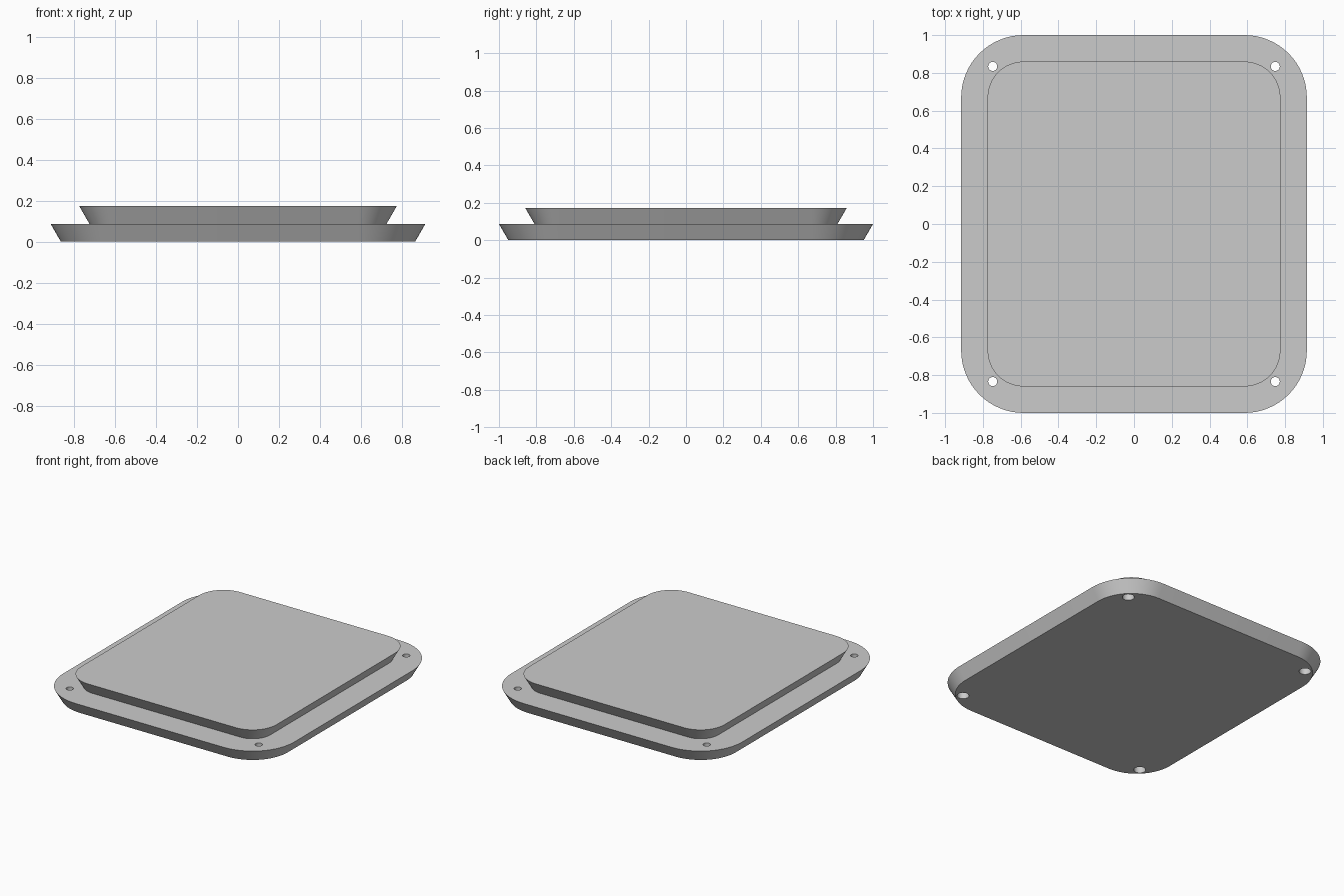
import bpy, bmesh, math

if "Cube" in bpy.data.objects:
    bpy.data.objects.remove(bpy.data.objects["Cube"])

CX, CY = 0.585, 0.67          # corner arc centres
HX, HY = 0.748, 0.834         # screw hole centres
STEP = 0.0866                 # height of each tier
SEG = 16                      # segments per corner

grey = bpy.data.materials.new("light grey")
grey.diffuse_color = (0.6, 0.6, 0.6, 1)
grey.use_nodes = True
grey.node_tree.nodes["Principled BSDF"].inputs["Base Color"].default_value = grey.diffuse_color


def ring(bm, r, z):
    """Rounded rectangle loop with corner radius r."""
    verts = []
    for k, (sx, sy) in enumerate([(1, 1), (-1, 1), (-1, -1), (1, -1)]):
        for i in range(SEG + 1):
            a = math.pi / 2 * (k + i / SEG)
            verts.append(bm.verts.new((sx * CX + r * math.cos(a),
                                       sy * CY + r * math.sin(a), z)))
    return verts


def cylinder(name, x, y, r, z0, z1):
    """Hidden cutter cylinder."""
    bpy.ops.mesh.primitive_cylinder_add(vertices=24, radius=r, depth=z1 - z0,
                                        location=(x, y, (z0 + z1) / 2))
    ob = bpy.context.object
    ob.name = name
    ob.hide_render = True
    return ob


# Two flared tiers as one closed stepped body
bm = bmesh.new()
loops = [ring(bm, r, z) for r, z in
         [(0.28, 0), (0.33, STEP), (0.14, STEP), (0.19, 2 * STEP)]]
for a, b in zip(loops, loops[1:]):
    n = len(a)
    for i in range(n):
        j = (i + 1) % n
        bm.faces.new((a[i], a[j], b[j], b[i]))
bm.faces.new(loops[0][::-1])
bm.faces.new(loops[-1])
bmesh.ops.recalc_face_normals(bm, faces=bm.faces)
mesh = bpy.data.meshes.new("stepped_plate")
bm.to_mesh(mesh)
bm.free()
mesh.materials.append(grey)
plate = bpy.data.objects.new("stepped_plate", mesh)
bpy.context.collection.objects.link(plate)

# Screw holes, counterbored from below
cutters = []
for sx in (-1, 1):
    for sy in (-1, 1):
        x, y = sx * HX, sy * HY
        cutters.append(cylinder("hole_cutter", x, y, 0.024, -0.05, STEP + 0.03))
        cutters.append(cylinder("counterbore_cutter", x, y, 0.039, -0.06, 0.05))
for c in cutters:
    mod = plate.modifiers.new("hole", 'BOOLEAN')
    mod.operation = 'DIFFERENCE'
    mod.solver = 'EXACT'
    mod.object = c

# Apply the cuts and remove the cutters
bpy.ops.object.select_all(action='DESELECT')
bpy.context.view_layer.objects.active = plate
plate.select_set(True)
for mod in list(plate.modifiers):
    bpy.ops.object.modifier_apply(modifier=mod.name)
for c in cutters:
    bpy.data.objects.remove(c)

# One colour throughout, smooth corners with sharp rims
mesh = plate.data
mesh.materials.clear()
mesh.materials.append(grey)
for p in mesh.polygons:
    p.material_index = 0
bpy.ops.object.shade_smooth_by_angle(angle=math.radians(30))
